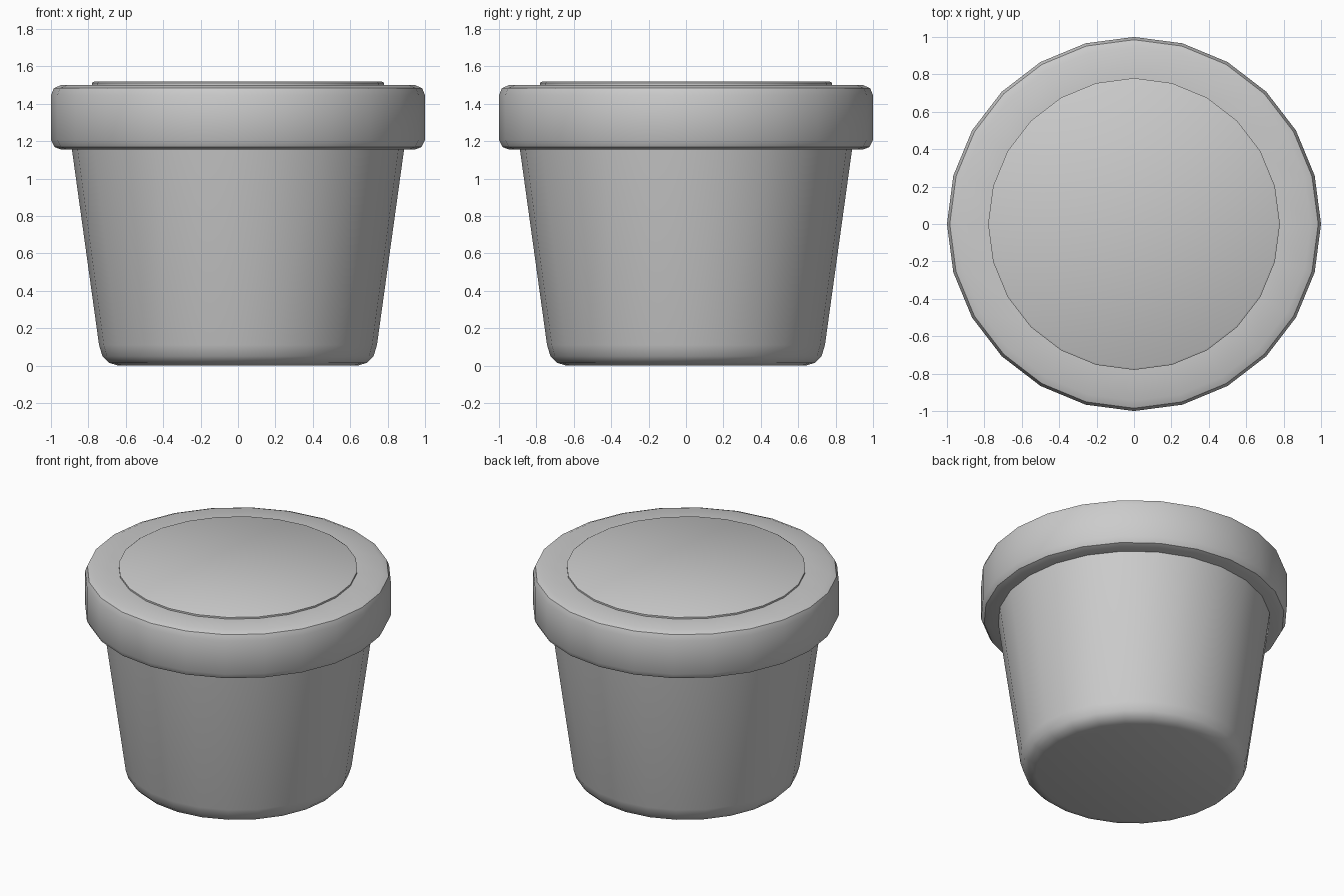
import bpy
import bmesh
from math import cos, sin, tau, radians

SIDES = 24

cube = bpy.data.objects.get("Cube")
if cube:
    bpy.data.objects.remove(cube, do_unlink=True)

grey = bpy.data.materials.new("plain grey")
grey.use_nodes = True
colour = (0.6, 0.6, 0.6, 1)
grey.diffuse_color = colour
grey.node_tree.nodes["Principled BSDF"].inputs["Base Color"].default_value = colour


def lathe(name, profile, closed=False):
    """Spin a (radius, height) profile; open profiles get end caps."""
    bm = bmesh.new()
    rings = [[bm.verts.new((r * cos(tau * i / SIDES), r * sin(tau * i / SIDES), z))
              for i in range(SIDES)] for r, z in profile]
    pairs = list(zip(rings, rings[1:]))
    if closed:
        pairs.append((rings[-1], rings[0]))
    else:
        bm.faces.new(rings[0][::-1])
        bm.faces.new(rings[-1])
    for low, high in pairs:
        for i in range(SIDES):
            j = (i + 1) % SIDES
            bm.faces.new((low[i], low[j], high[j], high[i]))
    bmesh.ops.recalc_face_normals(bm, faces=bm.faces)
    mesh = bpy.data.meshes.new(name)
    bm.to_mesh(mesh)
    bm.free()
    mesh.materials.append(grey)
    obj = bpy.data.objects.new(name, mesh)
    bpy.context.collection.objects.link(obj)
    bpy.ops.object.select_all(action='DESELECT')
    obj.select_set(True)
    bpy.context.view_layer.objects.active = obj
    bpy.ops.object.shade_smooth_by_angle(angle=radians(40))
    return obj


# Tapered pot with a rounded foot
lathe("pot_body", [(0.64, 0), (0.69, 0.015), (0.725, 0.05), (0.743, 0.11),
                   (0.89, 1.17)])

# Thick rim band with rounded edges
lathe("pot_rim", [(0.76, 1.155), (0.945, 1.155), (0.98, 1.168), (1, 1.205),
                  (1, 1.445), (0.985, 1.483), (0.945, 1.5), (0.76, 1.5)], closed=True)

# Flat disc filling the top of the rim
lathe("top_disc", [(0.78, 1.48), (0.78, 1.512), (0.77, 1.518)])
